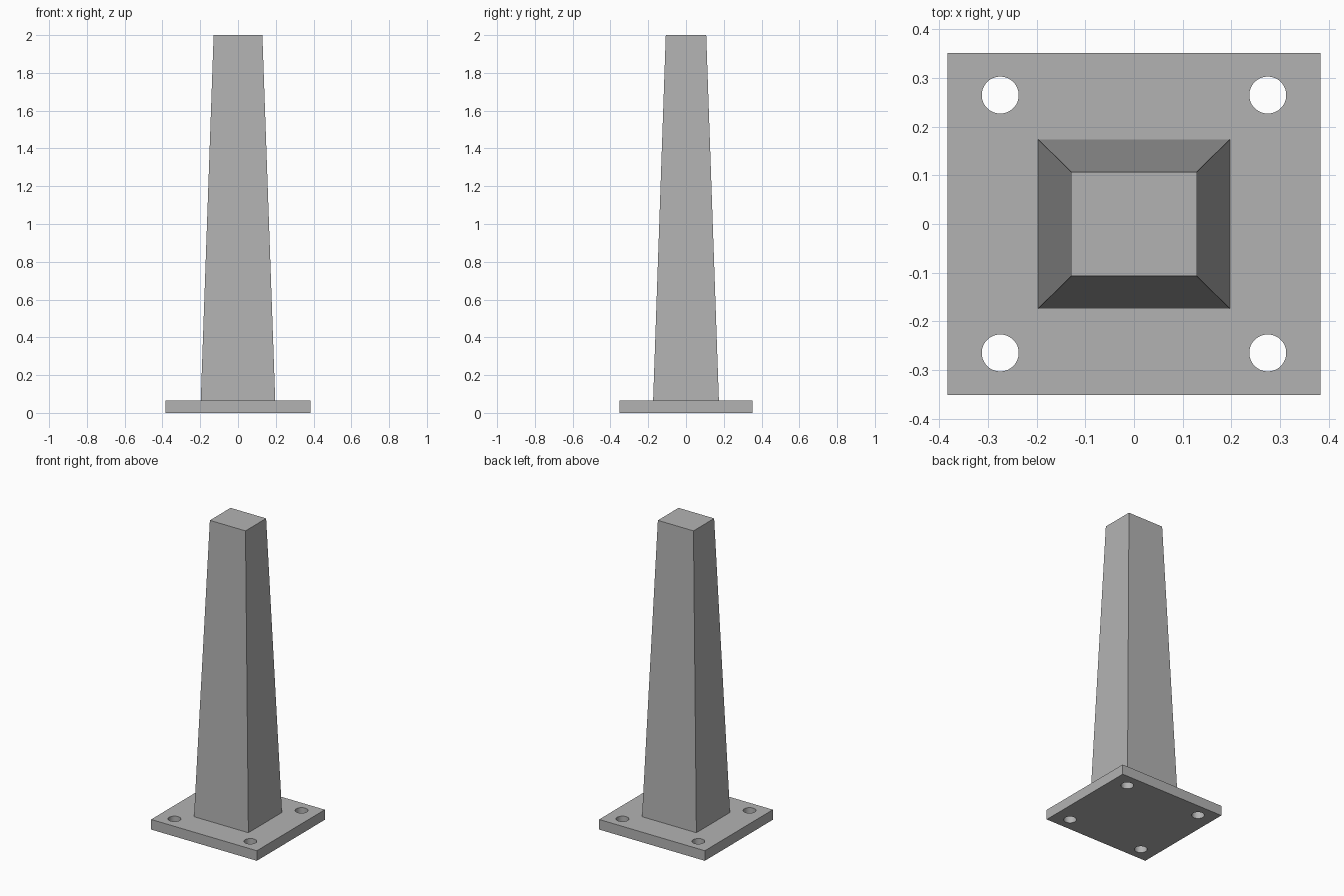
import bpy
import bmesh
import math
from mathutils import Vector

cube = bpy.data.objects.get("Cube")
if cube:
    bpy.data.objects.remove(cube, do_unlink=True)

PLATE = Vector((0.383, 0.352))       # half sizes
POST_BASE = Vector((0.197, 0.174))
POST_TOP = Vector((0.129, 0.107))
THICK, HEIGHT = 0.066, 2.0
HOLE_X, HOLE_Y, HOLE_R = 0.275, 0.265, 0.038

steel = bpy.data.materials.new("grey_steel")
steel.use_nodes = True
colour = (0.45, 0.45, 0.45, 1)
steel.diffuse_color = colour
steel.node_tree.nodes["Principled BSDF"].inputs["Base Color"].default_value = colour


def add_object(name, bm):
    bmesh.ops.recalc_face_normals(bm, faces=bm.faces)
    mesh = bpy.data.meshes.new(name)
    bm.to_mesh(mesh)
    bm.free()
    mesh.materials.append(steel)
    obj = bpy.data.objects.new(name, mesh)
    bpy.context.collection.objects.link(obj)
    return obj


def tapered_block(name, low, high, z0, z1):
    """Box whose rectangle goes from half size low to half size high."""
    bm = bmesh.new()
    bmesh.ops.create_cube(bm, size=2)
    for v in bm.verts:
        half, z = (high, z1) if v.co.z > 0 else (low, z0)
        v.co = (v.co.x * half.x, v.co.y * half.y, z)
    return add_object(name, bm)


# Tapered post and flat base plate
post = tapered_block("tapered_post", POST_BASE, POST_TOP, THICK, HEIGHT)
plate = tapered_block("base_plate", PLATE, PLATE, 0, THICK)

# Four bolt holes, one near each corner
bm = bmesh.new()
for sx in (-1, 1):
    for sy in (-1, 1):
        made = bmesh.ops.create_cone(bm, cap_ends=True, segments=48, radius1=HOLE_R,
                                     radius2=HOLE_R, depth=THICK * 3)
        bmesh.ops.translate(bm, verts=made["verts"],
                            vec=(sx * HOLE_X, sy * HOLE_Y, THICK / 2))
cutter = add_object("bolt_hole_cutter", bm)
cutter.hide_render = True

cut = plate.modifiers.new("bolt_holes", 'BOOLEAN')
cut.operation = 'DIFFERENCE'
cut.solver = 'EXACT'
cut.object = cutter
bpy.ops.object.select_all(action='DESELECT')
plate.select_set(True)
bpy.context.view_layer.objects.active = plate
bpy.ops.object.modifier_apply(modifier=cut.name)
bpy.data.objects.remove(cutter, do_unlink=True)

# Round hole walls, crisp rims
bpy.ops.object.shade_smooth_by_angle(angle=math.radians(30))
